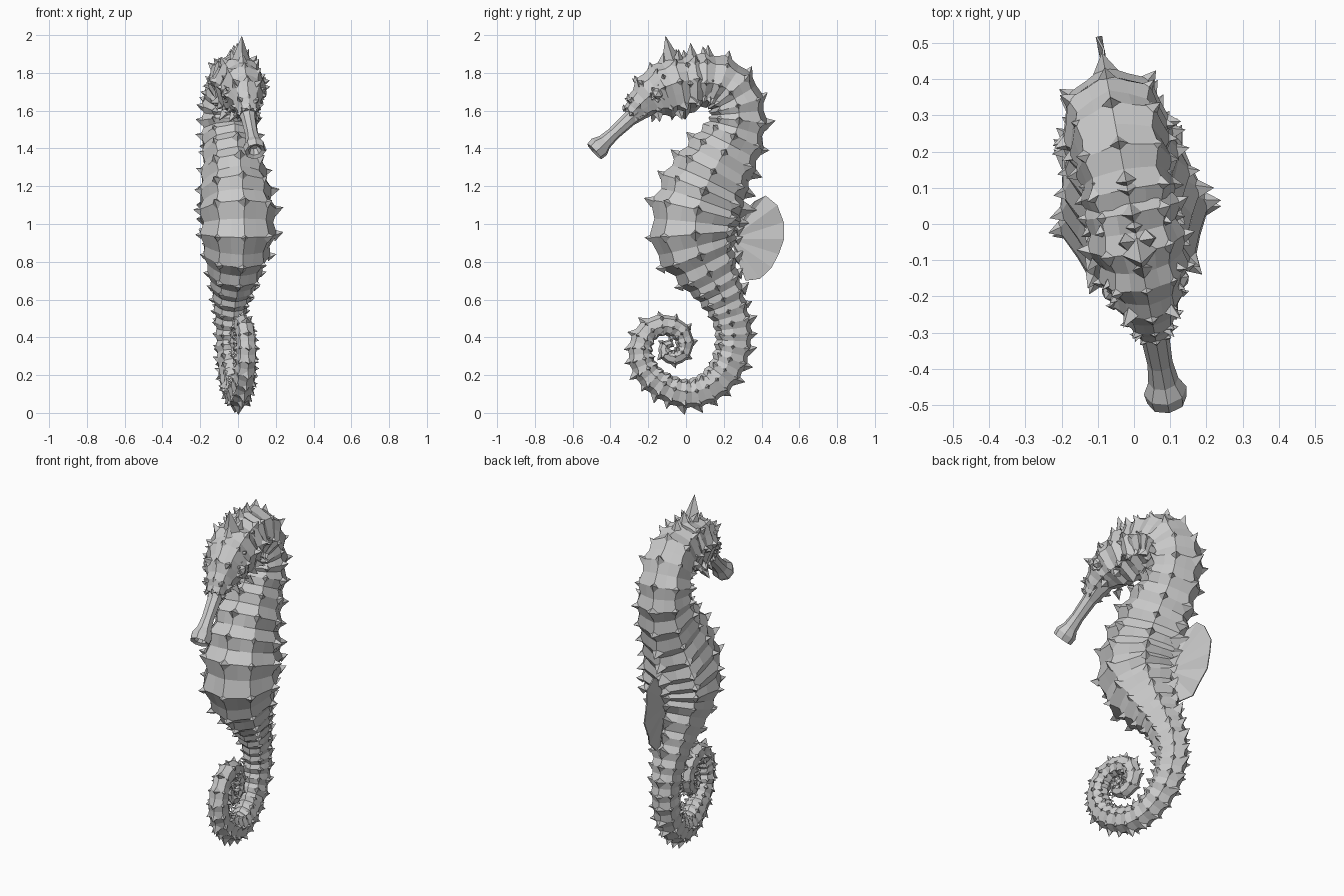
import bpy, bmesh, math, random
from mathutils import Vector

random.seed(4)
if "Cube" in bpy.data.objects:
    bpy.data.objects.remove(bpy.data.objects["Cube"])

grey = bpy.data.materials.new("stone grey")
grey.use_nodes = True
grey.diffuse_color = (0.6, 0.6, 0.6, 1)
grey.node_tree.nodes["Principled BSDF"].inputs["Base Color"].default_value = (0.6, 0.6, 0.6, 1)

# Ridge angles around the body, measured from the belly keel round to the back keel
RIDGES = [math.radians(a) for a in (0, 41, 82, 131, 180, 229, 278, 319)]
BACK = 4
TURN = 0.185  # the whole animal is turned slightly to its left


def finish(bm, name):
    bmesh.ops.recalc_face_normals(bm, faces=bm.faces)
    me = bpy.data.meshes.new(name)
    bm.to_mesh(me)
    bm.free()
    me.materials.append(grey)
    ob = bpy.data.objects.new(name, me)
    ob.rotation_euler.z = TURN
    bpy.context.collection.objects.link(ob)
    return ob


def cone(bm, base, direction, along, radius, height):
    """Four-sided thorn standing on base."""
    d = direction.normalized()
    u = (along - d * along.dot(d)).normalized()
    v = d.cross(u)
    foot = base - d * radius * 0.6
    ring = [bm.verts.new(foot + (u * math.cos(a) + v * math.sin(a)) * radius)
            for a in (0, math.pi / 2, math.pi, 1.5 * math.pi)]
    tip = bm.verts.new(base + d * height + u * random.uniform(-0.3, 0.3) * height)
    for i in range(4):
        bm.faces.new((ring[i], ring[(i + 1) % 4], tip))
    bm.faces.new(ring[::-1])


def spline(keys, fine=12):
    """Catmull-Rom samples through keys."""
    pts = [Vector(k) for k in keys]
    out = []
    for i in range(len(pts) - 1):
        a, b, c, d = pts[max(i - 1, 0)], pts[i], pts[i + 1], pts[min(i + 2, len(pts) - 1)]
        for s in range(fine):
            t = s / fine
            out.append(0.5 * (2 * b + (c - a) * t + (2 * a - 5 * b + 4 * c - d) * t * t
                              + (3 * b - a - 3 * c + d) * t ** 3))
    return out + [pts[-1]]


def stations(keys, step):
    """Half-ring spaced samples: position, smoothed tangent, depth, width."""
    pts = spline(keys)
    picked, travelled = [], 1.0
    for i, p in enumerate(pts):
        if i:
            travelled += (p - pts[i - 1]).xy.length
        if travelled >= step(p[2]) / 2 or i == len(pts) - 1:
            q, r = pts[max(i - 9, 0)], pts[min(i + 9, len(pts) - 1)]
            picked.append((Vector((0, p[0], p[1])), Vector((0, r[0] - q[0], r[1] - q[1])).normalized(), p[2], p[3]))
            travelled = 0
    return picked


def ringed_tube(name, keys, step, valley, rough, spiky):
    """Eight-ridged tube of raised rings, with a blunt thorn wherever ring and ridge meet."""
    bm = bmesh.new()
    loops, rings = [], stations(keys, step)
    count = len(RIDGES)
    for n, (pos, tan, depth, width) in enumerate(rings):
        belly = Vector((0, tan.z, -tan.y))
        raised = n % 2 == 0
        size = 1.05 if raised else valley
        corners = []
        for a in RIDGES:
            grow = size * random.uniform(1 - rough, 1 + rough)
            corners.append(belly * math.cos(a) * depth * grow + Vector((math.sin(a) * width * grow, 0, 0)))
        loop = []
        for j, c in enumerate(corners):
            mid = (c + corners[(j + 1) % count]) * 0.5 * (0.98 if raised else 1.03)
            loop += [bm.verts.new(pos + c), bm.verts.new(pos + mid)]
            if raised and spiky(j, pos):
                s = step(depth) * random.uniform(0.75, 1.25) * (1.3 if j == BACK else 0.8)
                cone(bm, pos + c, c.normalized() - tan * 0.25, tan, s * 0.34, s * 0.36)
        loops.append(loop)
    for a, b in zip(loops, loops[1:]):
        for i in range(len(a)):
            k = (i + 1) % len(a)
            bm.faces.new((a[i], a[k], b[k], b[i]))
    bm.faces.new(loops[0])
    bm.faces.new(loops[-1][::-1])
    return finish(bm, name)


# Body and curled tail: y, z, half depth, half width
body = [
    (.0, 1.76, .13, .12), (.12, 1.765, .14, .13), (.225, 1.715, .145, .14),
    (.28, 1.6, .15, .145), (.26, 1.47, .165, .15), (.178, 1.33, .2, .165),
    (.1, 1.18, .235, .19), (.05, 1.03, .245, .205), (.055, .89, .225, .19),
    (.12, .75, .165, .145), (.193, .62, .122, .105), (.244, .49, .103, .08),
    (.255, .36, .098, .073), (.213, .23, .091, .07), (.12, .135, .084, .068),
    (.0, .1, .078, .066), (-.12, .14, .073, .062), (-.213, .22, .069, .058),
    (-.248, .33, .065, .055), (-.208, .43, .06, .052), (-.12, .465, .056, .05),
    (-.035, .435, .052, .047), (-.005, .36, .047, .044), (-.04, .3, .042, .041),
    (-.1, .3, .036, .037), (-.12, .35, .03, .03), (-.08, .37, .02, .02)]
ringed_tube("body_and_tail", body, lambda d: 0.036 + 0.27 * d, 0.92, 0.03,
            lambda j, p: j != 0 or .7 < p.z < 1.45)

# Head, tapering forward (its back ridge runs under the jaw)
head = [
    (.12, 1.74, .12, .11), (.03, 1.745, .155, .13), (-.07, 1.725, .165, .13),
    (-.15, 1.695, .14, .115), (-.225, 1.65, .095, .085), (-.295, 1.58, .05, .05)]
ringed_tube("head", head, lambda d: 0.035 + 0.3 * d, 0.93, 0.06, lambda j, p: j != BACK)

# Tubular snout with flared mouth, hollow at the end
bm = bmesh.new()
start, end = Vector((0, -.245, 1.61)), Vector((0, -.487, 1.39))
axis = (end - start).normalized()
side = Vector((1, 0, 0))
up = axis.cross(side)
loops = []
for t, r in ((0, .06), (.25, .04), (.6, .035), (.8, .042), (.92, .06), (1.03, .055), (1, .035), (.9, .02)):
    c = start.lerp(end, t)
    loops.append([bm.verts.new(c + (up * math.cos(i * math.pi / 4) + side * math.sin(i * math.pi / 4)) * r)
                  for i in range(8)])
for a, b in zip(loops, loops[1:]):
    for i in range(8):
        bm.faces.new((a[i], a[(i + 1) % 8], b[(i + 1) % 8], b[i]))
bm.faces.new(loops[0])
bm.faces.new(loops[-1])
finish(bm, "snout")

# Crown: cluster of thorns on top of the head
bm = bmesh.new()
back = Vector((0, 1, 0))
for x, y, z, lean, h in ((0, -.08, 1.89, 0, .11), (.03, -.05, 1.88, .4, .05), (-.03, -.05, 1.88, -.4, .05),
                         (0, -.13, 1.86, 0, .05), (0, .03, 1.89, 0, .07), (0, .12, 1.89, 0, .06)):
    cone(bm, Vector((x, y, z)), Vector((lean, -.1, 1)), back, 0.02 + h * 0.3, h)
finish(bm, "crown")

# Brow, nose and cheek thorns, mirrored left and right
bm = bmesh.new()
for x, y, z, dy, dz, h in ((.035, -.23, 1.72, -.9, .5, .08), (.02, -.28, 1.64, -.9, .3, .06),
                           (.09, -.14, 1.77, -.3, .4, .04), (.09, -.05, 1.58, .1, -.7, .04),
                           (.06, -.16, 1.57, -.1, -.8, .04), (.11, .02, 1.65, .3, -.2, .04)):
    for s in (-1, 1):
        cone(bm, Vector((s * x, y, z)), Vector((s * 0.6, dy, dz)), back + Vector((0, 0, .5)), h * 0.65, h)
finish(bm, "face_thorns")

# Eyes: faceted bulge with a raised lid ring
for s, label in ((-1, "right"), (1, "left")):
    bm = bmesh.new()
    centre = Vector((s * .092, -.17, 1.69))
    bmesh.ops.create_icosphere(bm, subdivisions=1, radius=.034)
    bmesh.ops.translate(bm, verts=bm.verts, vec=centre)
    for i in range(8):
        a = i * math.pi / 4
        out = Vector((0, math.cos(a), math.sin(a)))
        cone(bm, centre + out * .035, out + Vector((s * 1.2, 0, 0)), Vector((s, 0, 0)), .02, .018)
    finish(bm, label + "_eye")

# Back fin: thin fan with a soft ripple along its rays
bm = bmesh.new()
rim = [(.26, 1.02), (.31, 1.06), (.37, 1.12), (.43, 1.15), (.49, 1.1), (.527, 1.01), (.527, .92), (.5, .84),
       (.46, .77), (.4, .71), (.32, .7), (.335, .76), (.285, .83)]
root = Vector((0, .24, .92))
inner, outer = [], []
for i, (y, z) in enumerate(rim):
    edge = Vector((.006 * (-1) ** i, y, z))
    outer.append(bm.verts.new(edge))
    inner.append(bm.verts.new(root.lerp(edge, 0.5)))
hub = bm.verts.new(root)
for i in range(len(rim) - 1):
    bm.faces.new((inner[i], inner[i + 1], outer[i + 1], outer[i]))
    bm.faces.new((hub, inner[i + 1], inner[i]))
fin = finish(bm, "back_fin")
thick = fin.modifiers.new("thickness", 'SOLIDIFY')
thick.thickness = .006
thick.offset = 0
